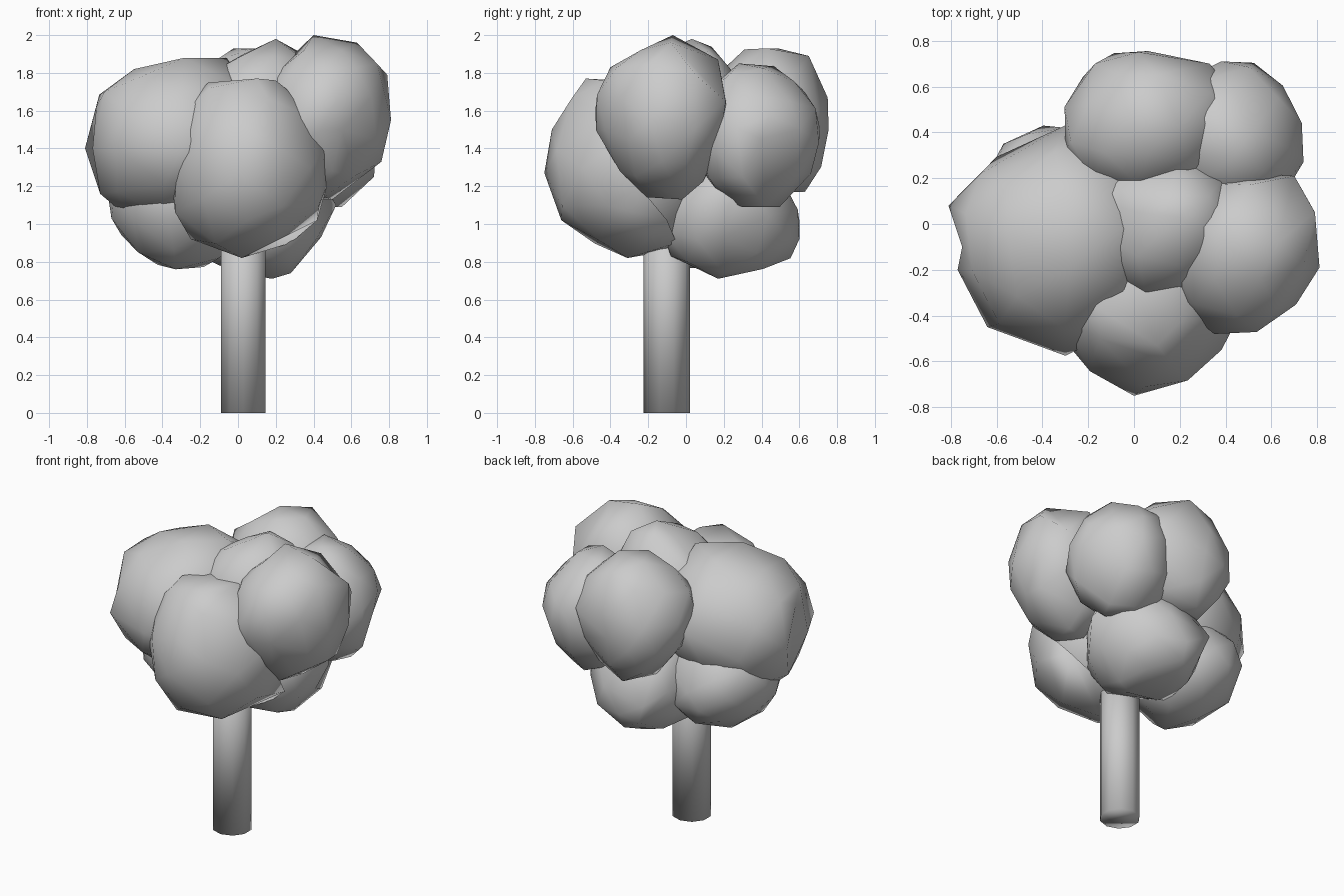
import bpy, bmesh, random, math
from mathutils import Euler, Vector

random.seed(7)


def blob(name, xr, yr, zr, peaks):
    """Lumpy low-poly ball in the given ranges, pulled out to a few peaks."""
    bm = bmesh.new()
    bmesh.ops.create_icosphere(bm, subdivisions=2, radius=1)
    rot = Euler([random.uniform(0, 6.28) for _ in range(3)]).to_matrix()
    ranges = (xr, yr, zr)
    mid = Vector([(a + b) / 2 for a, b in ranges])
    half = Vector([(b - a) / 2 for a, b in ranges])
    dirs = {}
    for v in bm.verts:
        d = rot @ v.co.normalized()
        dirs[v] = d
        v.co = mid + Vector([d[i] * half[i] for i in range(3)])
    # Move the vertex nearest each peak onto it and drag its neighbours along
    moves = {}
    for p in peaks:
        p = Vector(p)
        free = [v for v in bm.verts if v not in moves]
        best = min(free, key=lambda v: (v.co - p).length)
        moves[best] = p - best.co
    for v in bm.verts:
        if v in moves:
            v.co += moves[v]
            continue
        total, weight = Vector(), 0.25
        for u, m in moves.items():
            w = math.exp(-((dirs[u] - dirs[v]).length / 0.5) ** 2)
            total += m * w
            weight += w
        v.co += total / weight
        for i, (lo, hi) in enumerate(ranges):
            v.co[i] = min(max(v.co[i], lo), hi)
    for f in bm.faces:
        f.smooth = True
    mesh = bpy.data.meshes.new(name)
    bm.to_mesh(mesh)
    bm.free()
    ob = bpy.data.objects.new(name, mesh)
    bpy.context.collection.objects.link(ob)
    return ob


# Foliage clumps
blob("foliage_left", (-0.815, 0.1), (-0.575, 0.43), (1.02, 1.88),
     [(-0.81, 0.08, 1.4), (-0.75, -0.1, 1.62), (-0.55, -0.05, 1.82),
      (-0.06, -0.02, 1.88), (-0.73, -0.05, 1.16), (-0.3, -0.575, 1.4),
      (-0.64, -0.45, 1.4), (-0.77, -0.2, 1.4), (-0.67, 0.22, 1.55),
      (-0.3, 0.43, 1.5)])
blob("foliage_front", (-0.36, 0.48), (-0.75, 0.2), (0.82, 1.77),
     [(0.0, -0.75, 1.27), (0.05, -0.71, 1.5), (0.1, -0.53, 1.77),
      (0.2, -0.43, 1.76), (-0.15, -0.5, 1.72), (0.38, -0.4, 1.57),
      (0.46, -0.4, 1.4), (0.47, -0.25, 1.2), (0.28, -0.05, 0.9),
      (0.02, -0.31, 0.82), (-0.25, -0.3, 0.92), (0.05, -0.66, 1.02),
      (0.04, -0.08, 0.86), (0.42, -0.1, 1.02)])
blob("foliage_right_top", (0.10, 0.81), (-0.48, 0.22), (1.13, 2.0),
     [(0.4, -0.07, 2.0), (0.63, -0.08, 1.96), (0.81, -0.19, 1.55),
      (0.79, 0.05, 1.79), (0.35, -0.48, 1.6), (0.45, -0.4, 1.83),
      (0.5, -0.02, 1.13), (0.5, -0.35, 1.28), (0.5, 0.17, 1.87),
      (0.7, 0.21, 1.65), (0.74, 0.0, 1.32), (0.55, -0.43, 1.5),
      (0.35, -0.24, 1.92), (0.55, -0.24, 1.92)])
blob("foliage_right_back", (0.04, 0.74), (0.02, 0.72), (1.09, 1.85),
     [(0.55, 0.42, 1.09), (0.72, 0.3, 1.25), (0.38, 0.71, 1.5),
      (0.63, 0.55, 1.65), (0.73, 0.4, 1.45), (0.42, 0.28, 1.85)])
blob("foliage_back", (-0.31, 0.44), (0.09, 0.755), (1.17, 1.93),
     [(0.2, 0.43, 1.93), (0.1, 0.65, 1.89), (0.06, 0.755, 1.5),
      (0.03, 0.63, 1.17), (-0.17, 0.7, 1.6), (0.43, 0.45, 1.72),
      (-0.3, 0.32, 1.6), (0.33, 0.7, 1.6)])
blob("foliage_top", (-0.25, 0.46), (-0.34, 0.36), (1.25, 1.98),
     [(0.2, 0.03, 1.98), (0.03, 0.05, 1.9), (-0.05, 0.15, 1.83)])
blob("foliage_low_back", (-0.22, 0.52), (-0.14, 0.60), (0.71, 1.43),
     [(0.18, 0.17, 0.71), (0.28, 0.2, 0.74), (0.02, 0.42, 0.77),
      (-0.05, 0.58, 0.89), (-0.1, 0.6, 1.02), (0.44, 0.2, 0.93),
      (0.52, 0.22, 1.1), (-0.18, 0.1, 0.82), (0.15, -0.08, 0.83)])
blob("foliage_low_left", (-0.69, 0.06), (-0.36, 0.44), (0.76, 1.46),
     [(-0.33, -0.1, 0.76), (-0.67, 0.0, 1.03), (-0.57, 0.35, 1.1),
      (-0.3, 0.42, 1.1), (-0.1, -0.02, 0.82)])

# Trunk
bpy.ops.mesh.primitive_cylinder_add(vertices=10, radius=0.124, depth=1.1,
                                    location=(0.028, -0.102, 0.55))
trunk = bpy.context.object
trunk.name = "trunk"
bpy.ops.object.shade_smooth()
